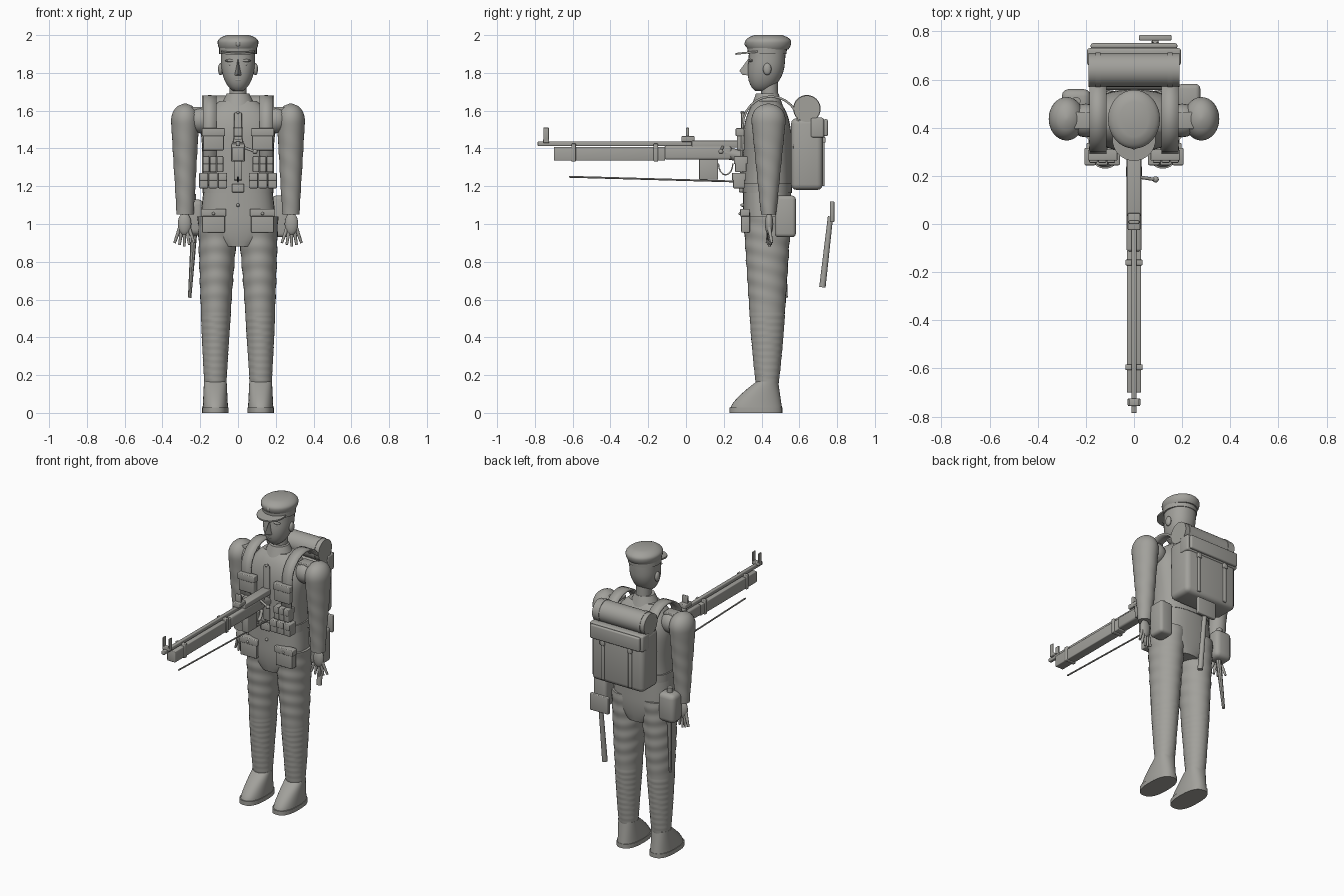
import bpy, bmesh, math
from mathutils import Vector, Matrix

cube = bpy.data.objects.get("Cube")
if cube:
    bpy.data.objects.remove(cube)

GREY = (.36, .355, .33, 1)
grey = bpy.data.materials.new("stone grey")
grey.use_nodes = True
grey.diffuse_color = GREY
grey.node_tree.nodes["Principled BSDF"].inputs["Base Color"].default_value = GREY

BODY_Y = .43      # depth of the body axis
CHEST_Y = .3      # front of the tunic
PACK_Y = .64      # middle of the backpack


def finish(name, bm):
    bmesh.ops.recalc_face_normals(bm, faces=bm.faces)
    mesh = bpy.data.meshes.new(name)
    bm.to_mesh(mesh)
    bm.free()
    mesh.materials.append(grey)
    ob = bpy.data.objects.new(name, mesh)
    bpy.context.collection.objects.link(ob)
    bpy.ops.object.select_all(action='DESELECT')
    ob.select_set(True)
    bpy.context.view_layer.objects.active = ob
    bpy.ops.object.shade_smooth_by_angle(angle=math.radians(40))
    return ob


def ends(t, bottom=0, low=1, top=0, high=1):
    """Factor that rounds in to low over the bottom part and to high over the top part."""
    if t < bottom:
        return math.sqrt(1 - (1 - low * low) * (1 - t / bottom) ** 2)
    if t > 1 - top:
        return math.sqrt(1 - (1 - high * high) * (1 - (1 - t) / top) ** 2)
    return 1


def loft(name, bottom, top, section, steps=1, power=2.0, ripple=None, n=32):
    """Rounded sections up the z axis; section(t) gives centre x, centre y, radius x, radius y."""
    bm = bmesh.new()
    rings = []
    for i in range(steps + 1):
        t = i / steps
        z = bottom + (top - bottom) * t
        cx, cy, rx, ry = section(t)
        ring = []
        for k in range(n):
            a = math.tau * k / n
            c, s = math.cos(a), math.sin(a)
            grow = 1 + (ripple(z, a) if ripple else 0)
            ring.append(bm.verts.new((cx + grow * rx * math.copysign(abs(c) ** (2 / power), c),
                                      cy + grow * ry * math.copysign(abs(s) ** (2 / power), s), z)))
        rings.append(ring)
    for low, high in zip(rings, rings[1:]):
        for k in range(n):
            j = (k + 1) % n
            bm.faces.new((low[k], low[j], high[j], high[k]))
    bm.faces.new(rings[0])
    bm.faces.new(rings[-1])
    return finish(name, bm)


def box(name, centre, size, bevel=.005):
    bm = bmesh.new()
    bmesh.ops.create_cube(bm, size=1, matrix=Matrix.Translation(centre) @ Matrix.Diagonal((*size, 1)))
    bmesh.ops.bevel(bm, geom=bm.edges[:], offset=bevel, segments=3, profile=.5, affect='EDGES')
    return finish(name, bm)


def tube(name, start, end, radius, end_radius=None, n=16):
    a, b = Vector(start), Vector(end)
    turn = (b - a).to_track_quat('Z', 'Y').to_matrix().to_4x4()
    bm = bmesh.new()
    bmesh.ops.create_cone(bm, cap_ends=True, segments=n, radius1=radius, radius2=end_radius or radius,
                          depth=(b - a).length, matrix=Matrix.Translation((a + b) / 2) @ turn)
    return finish(name, bm)


def ball(name, centre, size):
    bm = bmesh.new()
    bmesh.ops.create_uvsphere(bm, u_segments=20, v_segments=12, radius=1,
                              matrix=Matrix.Translation(centre) @ Matrix.Diagonal((*size, 1)))
    return finish(name, bm)


def ribbon(name, x, width, path, thickness):
    """Strap that follows a path of y, z points."""
    bm = bmesh.new()
    pairs = [[bm.verts.new((x + side * width / 2, y, z)) for side in (-1, 1)] for y, z in path]
    for p, q in zip(pairs, pairs[1:]):
        bm.faces.new((p[0], p[1], q[1], q[0]))
    ob = finish(name, bm)
    solid = ob.modifiers.new("thickness", 'SOLIDIFY')
    solid.thickness, solid.offset = thickness, 0


def leg_folds(z, angle):
    """Wound wraps below the knee, soft cloth folds above it."""
    if z < .52:
        return .03 * ((z / .035 + angle / math.tau) % 1)
    return .018 * math.sin(z * 75 + 2 * math.sin(angle)) * min(1, (z - .5) * 8)


def sleeve_folds(z, angle):
    return .015 * math.sin(z * 60 + 2 * angle) * max(0, min(1, (1.55 - z) * 5))


# Torso, belt and neck
loft("tunic", .88, 1.65, lambda t: (0, BODY_Y, (.2 - .022 * math.sin(math.pi * t) ** 4) * ends(t, .2, .45, .25, .5),
                                    .127 * ends(t, .2, .85, .25, .5)), steps=32, power=2.5)
loft("belt", 1.165, 1.215, lambda t: (0, BODY_Y, .188, .13), power=2.5)
box("belt_buckle", (0, CHEST_Y - .008, 1.19), (.064, .025, .045))
box("tunic_placket", (0, CHEST_Y, 1.41), (.04, .015, .36))
for z in (1.1, 1.32, 1.59):
    ball("button", (0, CHEST_Y, z), (.009, .012, .009))
loft("collar", 1.62, 1.69, lambda t: (0, BODY_Y, .095 - .035 * t, .085 - .025 * t))
loft("neck", 1.62, 1.78, lambda t: (0, BODY_Y + .012, .046, .046))

for s in (-1, 1):
    # Legs and boots
    loft("leg", .14, 1.04, lambda t: (s * (.12 - .015 * t * t), BODY_Y,
                                      .057 + .05 * t, .056 + .07 * t ** .75),
         steps=100, ripple=leg_folds)
    loft("boot_sole", 0, .028, lambda t: (s * .12, .37, .07, .14), power=2.5)

    def boot_section(t):
        length = .136 - .078 * t ** 1.3
        return s * .12, .508 - length - .02 * t, .067 - .007 * t, length
    loft("boot", .028, .165, boot_section, steps=14, power=2.3)

    # Arms and hands
    loft("sleeve", 1.05, 1.637, lambda t: (s * .28, BODY_Y + .007, (.045 + .035 * t) * ends(t, top=.17, high=.1),
                                           (.04 + .06 * t) * ends(t, top=.17, high=.1)),
         steps=50, ripple=sleeve_folds)
    ball("shoulder_joint", (s * .2, BODY_Y, 1.55), (.07, .07, .07))
    ball("palm", (s * .283, BODY_Y + .01, 1), (.036, .022, .06))
    for k in range(5):
        tube("finger", (s * (.262 + .011 * k), BODY_Y + .01, .985),
             (s * (.232 + .026 * k), BODY_Y + .006 * k, .88 + .01 * abs(k - 2)), .011, .007, n=10)
    box("shoulder_tab", (s * .205, BODY_Y, 1.61), (.09, .07, .02))

    # Webbing and pouches
    over_shoulder = [(BODY_Y + .02 - .15 * math.cos(a), 1.52 + .155 * math.sin(a))
                     for a in (math.pi * k / 12 for k in range(12))]
    ribbon("shoulder_strap", s * .15, .07, [(CHEST_Y - .01, 1.2), *over_shoulder, (.57, 1.4)], .012)
    box("chest_pocket", (s * .13, CHEST_Y - .01, 1.445), (.11, .04, .11))
    box("chest_pocket_flap", (s * .13, CHEST_Y - .015, 1.486), (.122, .044, .042))
    for k in range(3):
        for row, x, z, width, height in (("upper", .095 + .037 * k, 1.317, .034, .085),
                                         ("lower", .082 + .05 * k, 1.23, .047, .082)):
            y = CHEST_Y - (.01 if row == "upper" else .02)
            box(row + "_cartridge_pouch", (s * x, y, z), (width, .06, height))
            box(row + "_pouch_flap", (s * x, y, z + height / 4), (width, .072, height / 2))
    box("hip_pocket", (s * .13, CHEST_Y + .015, 1.01), (.12, .045, .11))
    box("hip_pocket_flap", (s * .13, CHEST_Y + .012, 1.06), (.134, .05, .04))
    ball("pocket_button", (s * .13, CHEST_Y - .014, 1.055), (.008, .008, .008))

    # Ears, brows and eyes
    ball("ear", (s * .092, BODY_Y, 1.82), (.014, .022, .032))
    ball("brow", (s * .038, .345, 1.865), (.03, .014, .008))
    ball("eye", (s * .036, .347, 1.845), (.016, .012, .009))

# Head
loft("head", 1.705, 1.93, lambda t: (0, BODY_Y - .03 * (1 - t) ** 2,
                                     .09 * ends(t, .7, .3), .097 * ends(t, .6, .35)),
     steps=20, power=2.2)
bm = bmesh.new()
for corner in ((0, .33, 1.875), (0, .282, 1.81), (0, .3, 1.79),
               (-.022, .34, 1.785), (.022, .34, 1.785), (0, .36, 1.83)):
    bm.verts.new(corner)
bmesh.ops.convex_hull(bm, input=bm.verts)
finish("nose", bm)
ball("mouth", (0, .345, 1.762), (.026, .015, .009))

# Cap
loft("cap_band", 1.9, 1.945, lambda t: (0, BODY_Y, .1, .102 + .004 * t))
loft("cap_crown", 1.925, 2, lambda t: (0, BODY_Y + .005, .108 * ends(t, .5, .9, .5, .55),
                                       .122 * ends(t, .5, .88, .5, .6)), steps=14)
visor = loft("cap_visor", -.005, .005, lambda t: (0, 0, .09, .09))
visor.location = (0, .352, 1.91)
visor.rotation_euler.x = math.radians(6)
ball("cap_badge", (0, .32, 1.955), (.013, .01, .016))

# Backpack with bedroll
box("backpack", (0, PACK_Y, 1.37), (.38, .168, .38), bevel=.03)
box("backpack_flap", (0, PACK_Y + .055, 1.51), (.39, .07, .105), bevel=.01)
box("backpack_rim", (0, PACK_Y + .1, 1.51), (.36, .022, .09), bevel=.008)
tube("bedroll", (-.19, PACK_Y, 1.61), (.19, PACK_Y, 1.61), .07, n=32)
for s in (-1, 1):
    box("pack_strap", (s * .1, PACK_Y + .084, 1.335), (.024, .018, .27))
    box("pack_buckle", (s * .1, PACK_Y + .09, 1.445), (.032, .018, .03))
    tube("bedroll_strap", (s * .14, PACK_Y, 1.61), (s * .16, PACK_Y, 1.61), .073, n=32)

# Digging tool, haversack, water bottle and scabbard
box("tool_head", (.088, .774, 1.065), (.135, .023, .11))
tube("tool_handle", (.088, .765, 1.04), (.088, .722, .665), .014, .017)
box("haversack", (.228, .526, 1.04), (.095, .112, .22), bevel=.02)
box("water_bottle", (-.24, .508, 1.035), (.12, .105, .19), bevel=.03)
tube("bottle_cap", (-.24, .51, 1.12), (-.24, .51, 1.16), .018)
tube("scabbard", (-.23, .505, 1), (-.256, .53, .61), .018, .009, n=8)

# Rifle
box("fore_stock", (0, -.405, 1.372), (.06, .59, .073))
box("rear_stock", (0, .063, 1.378), (.064, .355, .075), bevel=.012)
tube("stock_grip", (0, .2, 1.38), (0, .33, 1.35), .034, .028)
box("barrel", (0, -.378, 1.425), (.022, .815, .025))
box("receiver", (0, .165, 1.423), (.058, .27, .037))
for y in (-.595, -.16):
    box("stock_band", (0, y, 1.378), (.072, .024, .095))
for s in (-1, 1):
    box("front_sight_guard", (s * .022, -.74, 1.475), (.008, .028, .07), bevel=.002)
box("front_sight_base", (0, -.74, 1.44), (.052, .032, .022))
box("rear_sight_leaf", (0, .008, 1.475), (.044, .016, .07))
box("rear_sight_base", (0, .01, 1.45), (.052, .07, .03))
box("magazine", (0, .12, 1.29), (.044, .1, .11))
tube("bolt_handle", (.02, .195, 1.41), (.085, .185, 1.385), .007)
ball("bolt_knob", (.09, .185, 1.383), (.013, .013, .013))
ribbon("trigger_guard", 0, .02, [(.21 - .038 * math.cos(a), 1.32 - .06 * math.sin(a))
                                 for a in (math.pi * k / 8 for k in range(9))], .007)
tube("cleaning_rod", (0, -.62, 1.25), (0, .3, 1.224), .005, n=8)
